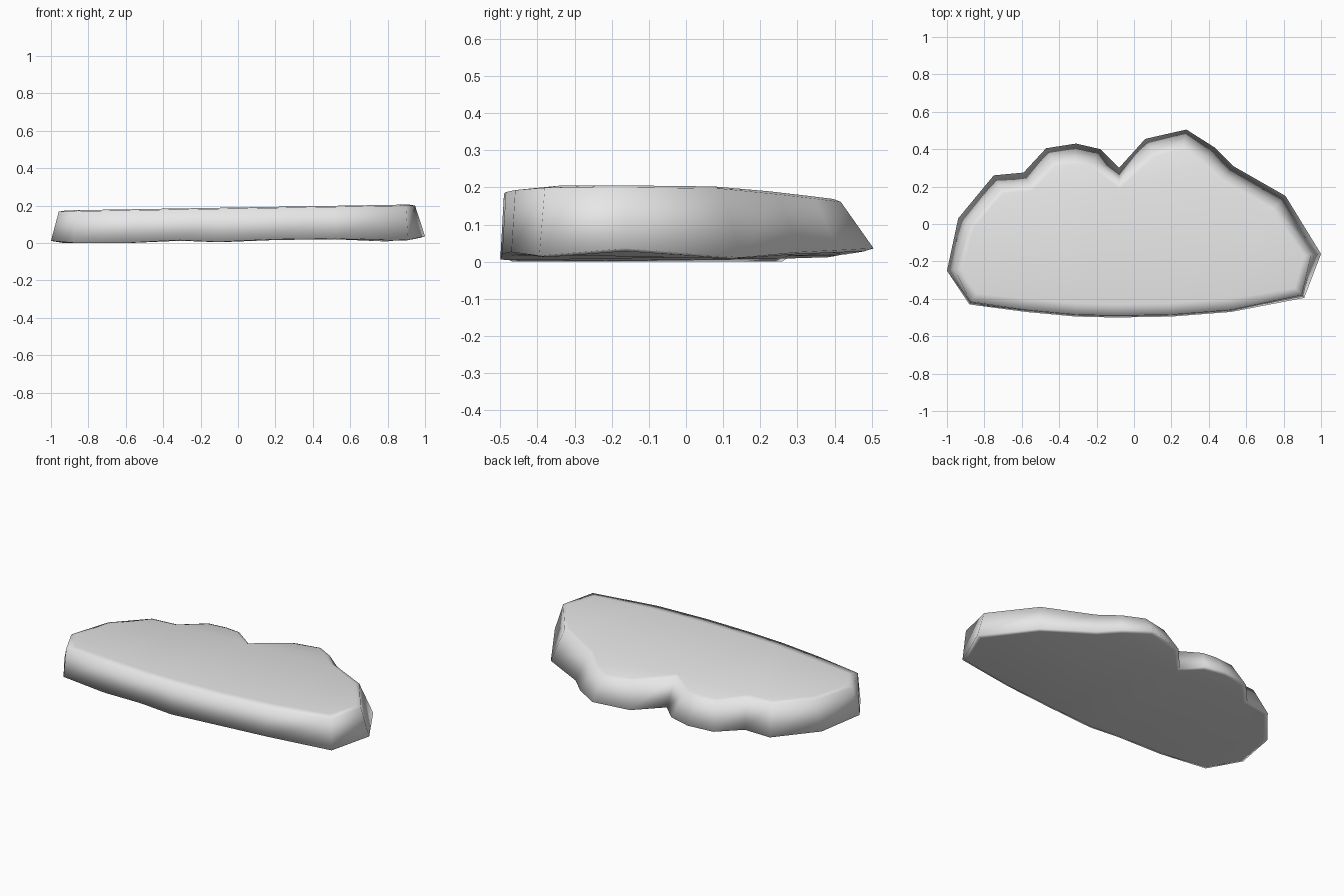
import bpy
import bmesh
from mathutils import Vector

cube = bpy.data.objects.get("Cube")
if cube:
    bpy.data.objects.remove(cube, do_unlink=True)

# Footprint of the slab, counter-clockwise from the right end: x, y
OUTLINE = [
    (-1, -.25), (-.88, -.43), (-.58, -.47), (-.31, -.495), (-.1, -.5),
    (.2, -.495), (.52, -.47), (.91, -.395), (1, -.16), (.81, .15),
    (.53, .31), (.43, .41), (.28, .505), (.06, .455), (-.08, .3),
    (-.18, .4), (-.31, .43), (-.47, .405), (-.59, .275), (-.75, .26),
    (-.94, .03),
]
# Gentle waviness of the underside, one height per footprint point
BASE_Z = [.015, .005, .005, .02, .01, .025, .03, .02, .04, .015, .03,
          .035, .04, .03, .025, .03, .025, .02, .015, .005, .005]


def outward_normals(points):
    """Averaged outward direction at each point of a closed loop."""
    normals = []
    for i, p in enumerate(points):
        before = (p - points[i - 1]).normalized()
        after = (points[(i + 1) % len(points)] - p).normalized()
        along = (before + after).normalized()
        normals.append(Vector((along.y, -along.x)))
    return normals


def shrink(points, base, lean):
    """Move a loop inward, further toward the back when lean is positive."""
    return [p - n * (base + lean * n.y)
            for p, n in zip(points, outward_normals(points))]


def top_height(p):
    return .188 + .017 * p.x - .1 * max(0, p.y - .14)


def add_ring(bm, points, heights):
    return [bm.verts.new((p.x, p.y, z)) for p, z in zip(points, heights)]


def bridge(bm, low, high):
    for i in range(len(low)):
        j = (i + 1) % len(low)
        bm.faces.new((low[i], low[j], high[j], high[i]))


# Stone colour
stone = bpy.data.materials.new("light_grey_stone")
stone.use_nodes = True
grey = (.8, .8, .8, 1)
stone.diffuse_color = grey
stone.node_tree.nodes["Principled BSDF"].inputs["Base Color"].default_value = grey

# Stone slab: underside, leaning wall, soft rim and flat top
outer = [Vector(p) for p in OUTLINE]
under = shrink(outer, .025, 0)
rim = shrink(outer, .05, .04)
plateau = shrink(rim, .04, -.02)

bm = bmesh.new()
rings = [
    add_ring(bm, under, [z * .8 for z in BASE_Z]),
    add_ring(bm, outer, BASE_Z),
    add_ring(bm, rim, [top_height(p) for p in rim]),
    add_ring(bm, plateau, [top_height(p) + .006 for p in plateau]),
]
for low, high in zip(rings, rings[1:]):
    bridge(bm, low, high)
caps = [bm.faces.new(list(reversed(rings[0]))), bm.faces.new(rings[-1])]
bmesh.ops.triangulate(bm, faces=caps)
bmesh.ops.recalc_face_normals(bm, faces=bm.faces[:])
for face in bm.faces:
    face.smooth = True

# Rest the slab on the ground
lowest = min(v.co.z for v in bm.verts)
bmesh.ops.translate(bm, verts=bm.verts[:], vec=(0, 0, -lowest))

mesh = bpy.data.meshes.new("stone_slab")
bm.to_mesh(mesh)
bm.free()
mesh.materials.append(stone)
slab = bpy.data.objects.new("stone_slab", mesh)
bpy.context.scene.collection.objects.link(slab)
